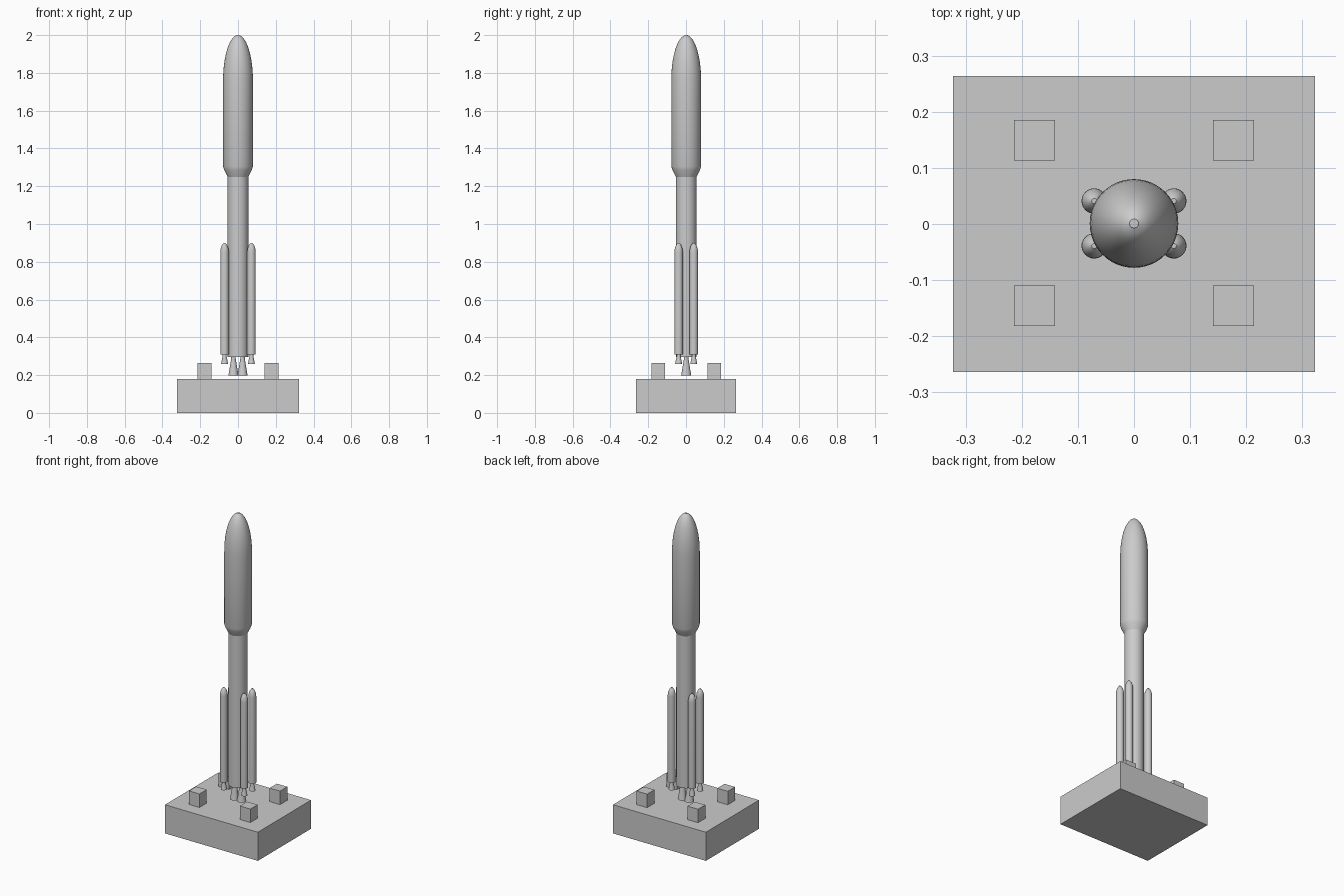
import bpy, bmesh, math

if "Cube" in bpy.data.objects:
    bpy.data.objects.remove(bpy.data.objects["Cube"])

grey = bpy.data.materials.new("light grey")
grey.diffuse_color = (0.6, 0.6, 0.6, 1)
grey.use_nodes = True
grey.node_tree.nodes["Principled BSDF"].inputs["Base Color"].default_value = grey.diffuse_color
CY = 0.001  # centre line of the rocket in y


def finish(name, bm, smooth):
    bmesh.ops.recalc_face_normals(bm, faces=bm.faces)
    mesh = bpy.data.meshes.new(name)
    bm.to_mesh(mesh)
    bm.free()
    mesh.materials.append(grey)
    obj = bpy.data.objects.new(name, mesh)
    bpy.context.collection.objects.link(obj)
    if smooth:
        bpy.ops.object.select_all(action='DESELECT')
        obj.select_set(True)
        bpy.context.view_layer.objects.active = obj
        bpy.ops.object.shade_smooth_by_angle(angle=math.radians(30))
    return obj


def box(name, x0, x1, y0, y1, z0, z1):
    bm = bmesh.new()
    bmesh.ops.create_cube(bm, size=1)
    for v in bm.verts:
        v.co = (x1 if v.co.x > 0 else x0,
                y1 if v.co.y > 0 else y0,
                z1 if v.co.z > 0 else z0)
    return finish(name, bm, False)


def lathe(name, profile, x=0, y=0, n=48):
    """Capped solid of revolution from (radius, height) pairs."""
    bm = bmesh.new()
    rings = [[bm.verts.new((x + r * math.cos(2 * math.pi * i / n),
                            y + r * math.sin(2 * math.pi * i / n), z))
              for i in range(n)] for r, z in profile]
    for a, b in zip(rings, rings[1:]):
        for i in range(n):
            j = (i + 1) % n
            bm.faces.new((a[i], a[j], b[j], b[i]))
    bm.faces.new(rings[0])
    bm.faces.new(rings[-1])
    return finish(name, bm, True)


def nose(radius, z0, z1, power=0.5, steps=14, tip=0.1):
    """Rounded nose profile from the shoulder up to a small flat tip."""
    pts = []
    for i in range(steps + 1):
        a = math.radians(90) * i / steps
        pts.append((max(radius * math.cos(a) ** (power * 2), radius * tip),
                    z0 + (z1 - z0) * math.sin(a)))
    return pts


# launch base with four hold-down blocks
box("launch_base", -0.323, 0.323, -0.264, 0.264, 0, 0.18)
for sx in (-1, 1):
    for sy in (-1, 1):
        cx, cy = sx * 0.177, 0.0015 + sy * 0.1475
        box("hold_down_block", cx - 0.0365, cx + 0.0365,
            cy - 0.036, cy + 0.036, 0.18, 0.265)

# core stage and payload fairing
lathe("core_stage", [(0.055, 0.295), (0.055, 1.26)], 0, CY)
lathe("payload_fairing", [(0.055, 1.25), (0.073, 1.286), (0.079, 1.305)]
      + nose(0.079, 1.76, 2.0), 0, CY)

# two main engine nozzles
for sx in (-1, 1):
    lathe("main_nozzle", [(0.027, 0.197), (0.022, 0.225), (0.016, 0.262),
                          (0.012, 0.285), (0.012, 0.30)],
          sx * 0.024, CY, 32)

# four strap-on boosters, each with a nozzle
for sx in (-1, 1):
    for sy in (-1, 1):
        bx, by = sx * 0.071, CY + sy * 0.040
        lathe("booster", [(0.0225, 0.31)]
              + nose(0.0225, 0.85, 0.90, 0.6, 8, 0.2), bx, by, 32)
        lathe("booster_nozzle", [(0.018, 0.26), (0.015, 0.278),
                                 (0.010, 0.30), (0.010, 0.315)], bx, by, 24)
